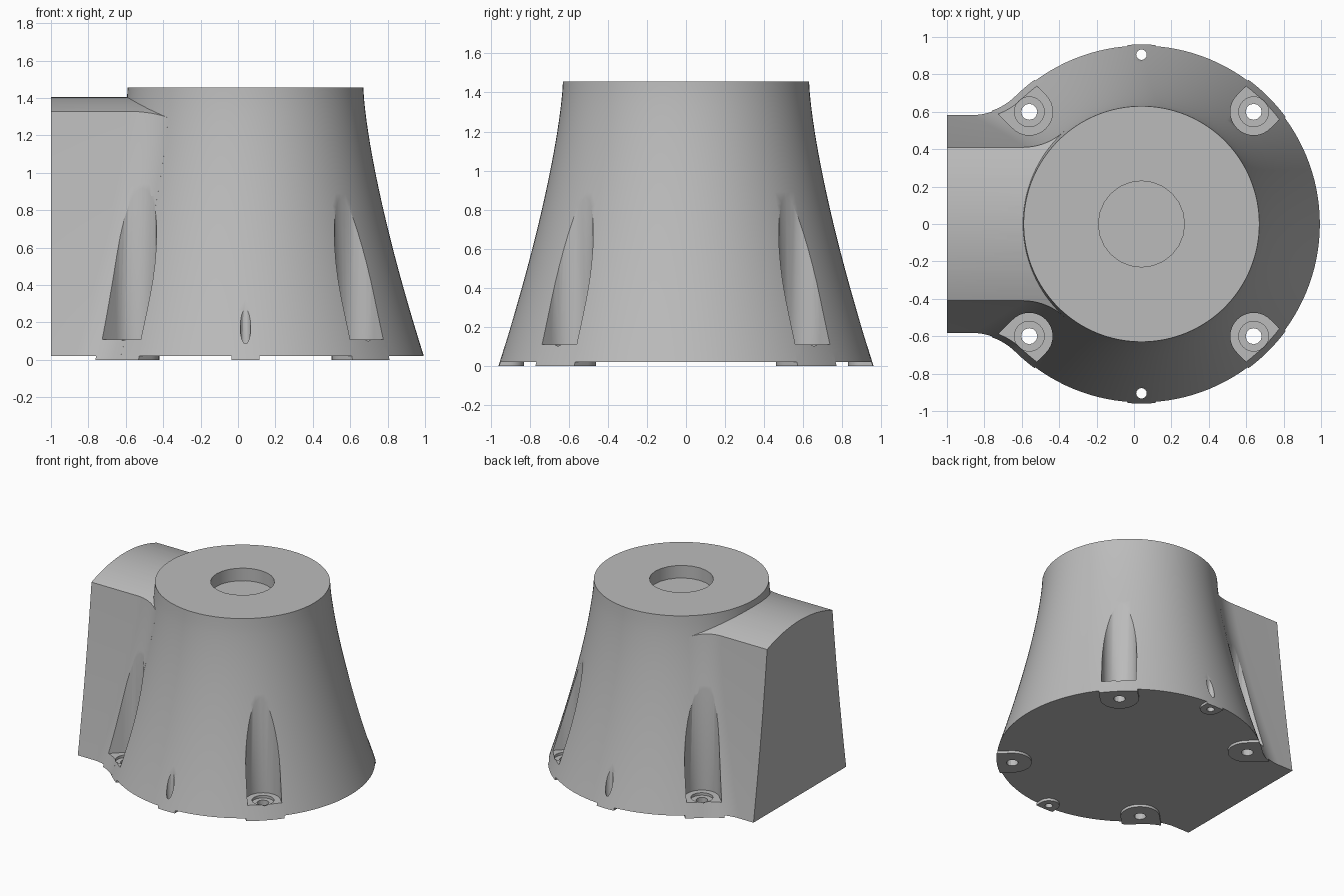
import bpy, bmesh, math
from mathutils import Vector

if "Cube" in bpy.data.objects:
    bpy.data.objects.remove(bpy.data.objects["Cube"])

CX = 0.04           # axis of the round body
TOP = 1.455
FILLET = 0.35

grey = bpy.data.materials.new("plain grey")
grey.use_nodes = True
grey.diffuse_color = (0.5, 0.5, 0.5, 1)
grey.node_tree.nodes["Principled BSDF"].inputs["Base Color"].default_value = (0.5, 0.5, 0.5, 1)


def loft(name, rings):
    """Closed solid through rings of equal point count."""
    bm = bmesh.new()
    loops = [[bm.verts.new(p) for p in ring] for ring in rings]
    n = len(loops[0])
    for a, b in zip(loops, loops[1:]):
        for i in range(n):
            j = (i + 1) % n
            bm.faces.new((a[i], a[j], b[j], b[i]))
    bm.faces.new(loops[0][::-1])
    bm.faces.new(loops[-1])
    bmesh.ops.recalc_face_normals(bm, faces=bm.faces)
    mesh = bpy.data.meshes.new(name)
    bm.to_mesh(mesh)
    bm.free()
    mesh.materials.append(grey)
    ob = bpy.data.objects.new(name, mesh)
    bpy.context.collection.objects.link(ob)
    return ob


def circle(x, y, r, z, n):
    return [(x + r * math.cos(math.tau * i / n), y + r * math.sin(math.tau * i / n), z) for i in range(n)]


def cylinder(name, x, y, r, z0, z1, n=24):
    return loft(name, [circle(x, y, r, z, n) for z in (z0, z1)])


def u_prism(name, x, y, r, length, z0, z1):
    """Prism with a round inner end, open away from the body axis."""
    a = math.atan2(y, x - CX)
    out = Vector((math.cos(a), math.sin(a))) * length
    pts = []
    for i in range(17):
        t = a + math.pi / 2 + math.pi * i / 16
        pts.append(Vector((x + r * math.cos(t), y + r * math.sin(t))))
    pts = [pts[0] + out] + pts + [pts[-1] + out]
    return loft(name, [[(p.x, p.y, z) for p in pts] for z in (z0, z1)])


def boolean(target, tool, operation):
    mod = target.modifiers.new(operation, "BOOLEAN")
    mod.operation = operation
    mod.solver = "EXACT"
    mod.object = tool
    bpy.context.view_layer.objects.active = target
    bpy.ops.object.modifier_apply(modifier=mod.name)
    bpy.data.objects.remove(tool)


def body_radius(z):
    return 0.63 + 0.33 * max(0, 1 - z / TOP) ** 1.4


def side_outline(z):
    """Plan of the side housing, blended into the round body."""
    t = z / 1.33
    w = 0.585 - 0.175 * t - 0.04 * t * (1 - t)
    r = body_radius(z)
    dx = math.sqrt((r + FILLET) ** 2 - (w + FILLET) ** 2)
    end = math.atan2(-(w + FILLET), dx)
    half = [(-1, w)]
    for i in range(13):
        a = -math.pi / 2 + (end + math.pi / 2) * i / 12
        half.append((CX - dx + FILLET * math.cos(a), w + FILLET + FILLET * math.sin(a)))
    pts = half + [(CX, 0)] + [(x, -y) for x, y in reversed(half)]
    return [(x, y, z) for x, y in pts]


# Flared round body
levels = [-0.05 + (TOP + 0.05) * i / 24 for i in range(25)]
body = loft("flared_housing", [circle(CX, 0, body_radius(z), z, 128) for z in levels])

# Side housing under an arched roof
side = loft("side_housing", [side_outline(-0.06 + 1.5 * i / 24) for i in range(25)])
arch = [(y / 20, 1.405 - 0.45 * (y / 20) ** 2) for y in range(-20, 21)]
section = [(-1, -0.3)] + arch + [(1, -0.3)]
roof = loft("roof_shape", [[(x, y, z) for y, z in section] for x in (-1.2, 0.5)])
boolean(side, roof, "INTERSECT")
boolean(body, side, "UNION")

# Underside, leaving raised feet around the fixing holes
screws = [(CX + sx * 0.6, sy * 0.6) for sx in (-1, 1) for sy in (-1, 1)]
pins = [(CX, -0.905), (CX, 0.905)]
gap = loft("underside_gap", [[(-2, -2, z), (2, -2, z), (2, 2, z), (-2, 2, z)] for z in (-0.2, 0.02)])
for places, r in ((screws, 0.14), (pins, 0.075)):
    for x, y in places:
        boolean(gap, u_prism("foot", x, y, r, 0.35, 0, 0.1), "DIFFERENCE")
boolean(body, gap, "DIFFERENCE")

# Screw pockets with counterbore and through hole
for x, y in screws:
    boolean(body, u_prism("pocket", x, y, 0.125, 0.5, 0.11, 1.2), "DIFFERENCE")
    boolean(body, cylinder("counterbore", x, y, 0.08, 0.09, 0.2), "DIFFERENCE")
    boolean(body, cylinder("screw_hole", x, y, 0.043, -0.1, 0.2, 12), "DIFFERENCE")

# Small pin holes and top recess
for x, y in pins:
    boolean(body, cylinder("pin_hole", x, y, 0.028, -0.1, 0.5, 16), "DIFFERENCE")
boolean(body, cylinder("top_recess", CX, 0, 0.23, TOP - 0.1, TOP + 0.1), "DIFFERENCE")

bpy.ops.object.select_all(action="DESELECT")
body.select_set(True)
bpy.context.view_layer.objects.active = body
bpy.ops.object.shade_smooth_by_angle(angle=math.radians(30))
